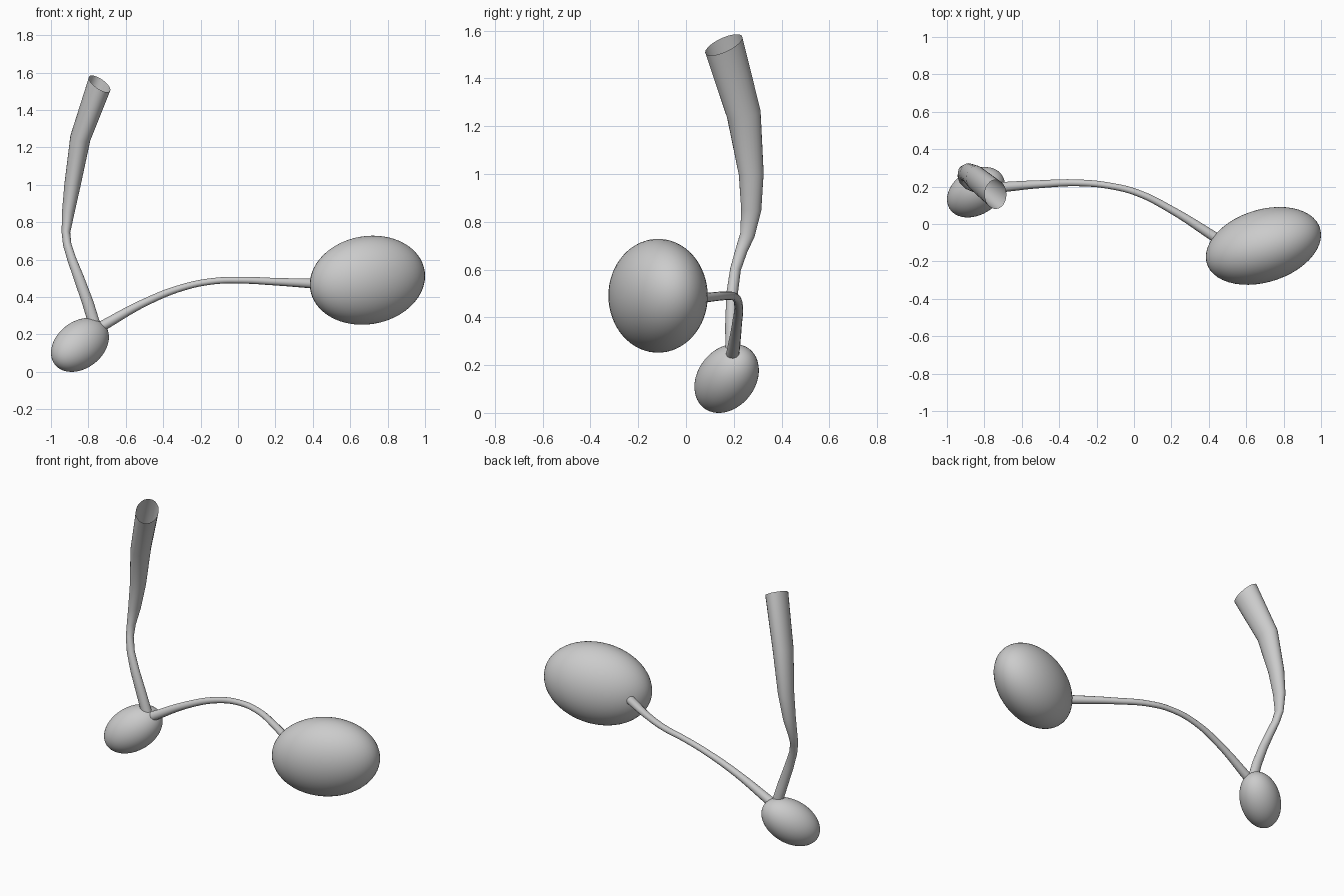
import bpy, bmesh
from math import sin, cos, pi, sqrt
from mathutils import Vector, Matrix

if "Cube" in bpy.data.objects:
    bpy.data.objects.remove(bpy.data.objects["Cube"])


def finish(name, bm):
    for f in bm.faces:
        f.smooth = True
    me = bpy.data.meshes.new(name)
    bm.to_mesh(me)
    bm.free()
    ob = bpy.data.objects.new(name, me)
    bpy.context.collection.objects.link(ob)
    return ob


def ellipsoid(name, centre, half, xy, xz, yz):
    """Tilted ellipsoid from its half extents and the lean in each view."""
    a = half[0]
    b, c = xy / a, xz / a
    d = sqrt(half[1] ** 2 - b * b)
    e = (yz - b * c) / d
    f = sqrt(half[2] ** 2 - c * c - e * e)
    m = Matrix(((a, 0, 0), (b, d, 0), (c, e, f))).to_4x4()
    bm = bmesh.new()
    bmesh.ops.create_uvsphere(bm, u_segments=48, v_segments=32, radius=1,
                              matrix=Matrix.Translation(centre) @ m)
    return finish(name, bm)


def loft(name, rings, end_dir, n=24):
    """Open upright tube through rings (x, y, z, half width x, half width y)."""
    bm = bmesh.new()
    loops = []
    for i, (x, y, z, rx, ry) in enumerate(rings):
        if i == len(rings) - 1:
            t = Vector(end_dir)
        else:
            t = Vector(rings[i + 1][:3]) - Vector(rings[max(i - 1, 0)][:3])
        loop = []
        for k in range(n):
            dx, dy = rx * cos(2 * pi * k / n), ry * sin(2 * pi * k / n)
            loop.append(bm.verts.new((x + dx, y + dy, z - (t.x * dx + t.y * dy) / t.z)))
        loops.append(loop)
    for a, b in zip(loops, loops[1:]):
        for k in range(n):
            j = (k + 1) % n
            bm.faces.new((a[k], a[j], b[j], b[k]))
    return finish(name, bm)


# Two egg-shaped bodies
ellipsoid("large_bulb", (0.692, -0.117, 0.49), (0.308, 0.208, 0.238), 0.018, 0.007, 0.0)
ellipsoid("small_bulb", (-0.845, 0.17, 0.144), (0.155, 0.135, 0.144), 0.006, 0.0065, 0.0047)

# Flaring upright tube, open at the top
loft("flared_tube", [
    (-0.757, 0.195, 0.22, 0.030, 0.030),
    (-0.803, 0.190, 0.37, 0.029, 0.026),
    (-0.850, 0.193, 0.50, 0.026, 0.024),
    (-0.888, 0.207, 0.60, 0.023, 0.022),
    (-0.913, 0.232, 0.68, 0.022, 0.024),
    (-0.920, 0.257, 0.745, 0.023, 0.030),
    (-0.908, 0.273, 0.85, 0.033, 0.042),
    (-0.885, 0.273, 1.00, 0.043, 0.052),
    (-0.843, 0.242, 1.25, 0.053, 0.070),
    (-0.740, 0.158, 1.54, 0.058, 0.078),
], (0.55, -0.4, 1))

# Thin curved stem joining the bodies, slimmer in the middle
path = [
    (-0.73, 0.195, 0.243, 0.028), (-0.50, 0.213, 0.370, 0.021),
    (-0.30, 0.220, 0.450, 0.018), (-0.13, 0.204, 0.485, 0.017),
    (0.02, 0.166, 0.490, 0.018), (0.20, 0.076, 0.482, 0.020),
    (0.44, -0.075, 0.470, 0.027),
]
cu = bpy.data.curves.new("stem", 'CURVE')
cu.dimensions = '3D'
cu.bevel_depth = 1.0
cu.bevel_resolution = 4
cu.resolution_u = 8
sp = cu.splines.new('BEZIER')
sp.bezier_points.add(len(path) - 1)
for p, (x, y, z, r) in zip(sp.bezier_points, path):
    p.co = (x, y, z)
    p.radius = r
    p.handle_left_type = p.handle_right_type = 'AUTO'
bpy.context.collection.objects.link(bpy.data.objects.new("stem", cu))
